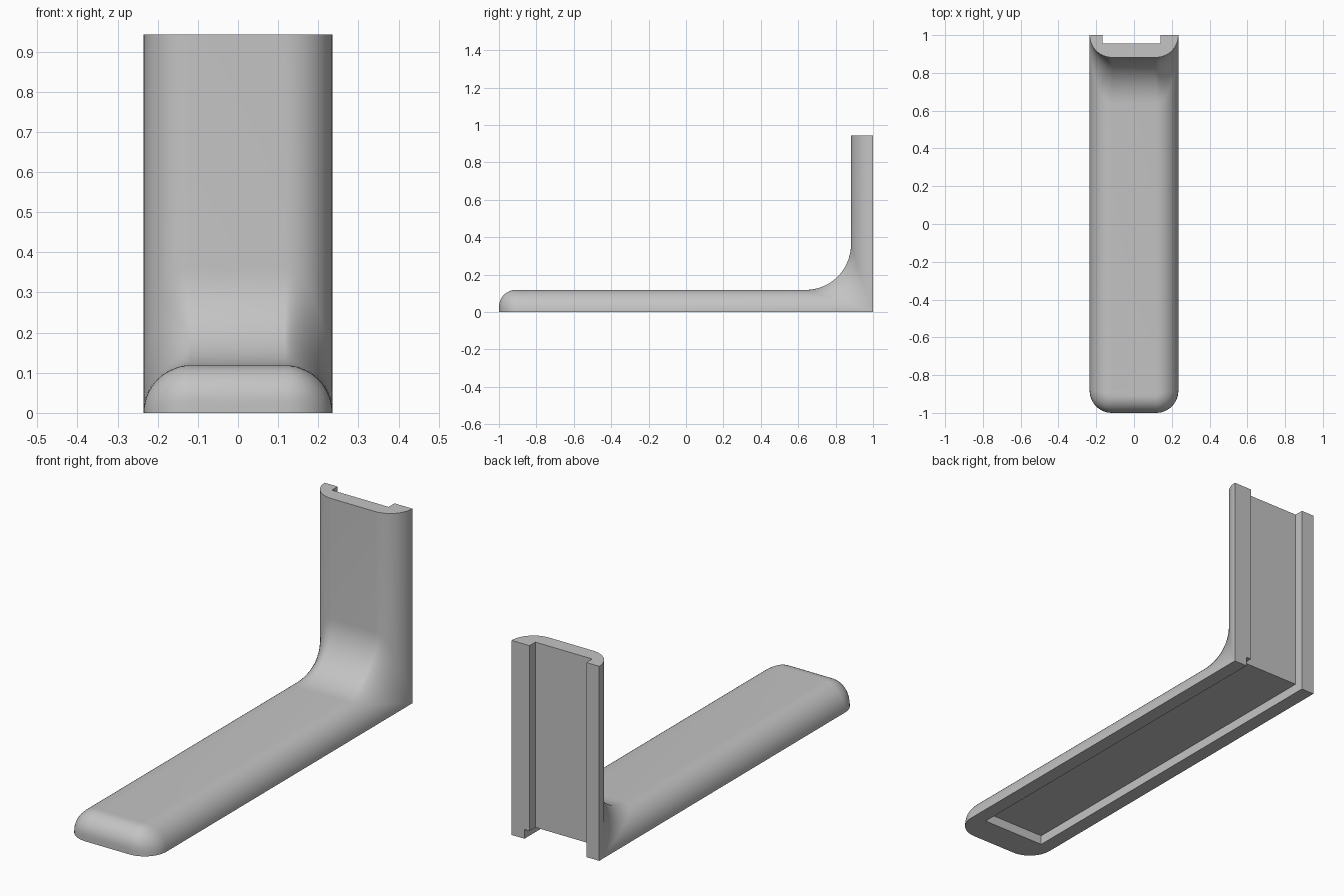
import bpy, bmesh, math
from mathutils import Vector

if "Cube" in bpy.data.objects:
    bpy.data.objects.remove(bpy.data.objects["Cube"])

R = 0.118            # leg thickness and edge rounding
HALF = 0.235         # half width
FLAT = HALF - R      # half width of the flat strip
FILLET = 0.243       # radius of the inner corner
TOP = 0.943          # post height
NOSE = 0.09          # rounding of the front end
N_EDGE, N_CORNER, N_FILLET = 14, 12, 16

grey = bpy.data.materials.new("grey")
grey.diffuse_color = (0.55, 0.55, 0.55, 1)
grey.use_nodes = True
grey.node_tree.nodes["Principled BSDF"].inputs["Base Color"].default_value = grey.diffuse_color


def nose_offset(a, b):
    """Horizontal offset of the rounded front end at edge angle a, plan angle b."""
    z = R * math.sin(a)
    t = max(0.0, (z - (R - NOSE)) / NOSE)
    front = R - NOSE + NOSE * math.sqrt(max(0.0, 1 - t * t))
    k = math.sin(b) ** 2
    return (1 - k) * R * math.cos(a) + k * front


def row(a):
    """Line of points from the nose, along the foot, round the fillet and up the post."""
    c, s = math.cos(a), math.sin(a)
    pts = []
    for i in range(N_CORNER + 1):
        b = math.pi / 2 * (1 - i / N_CORNER)
        o = nose_offset(a, b)
        pts.append(Vector((FLAT + o * math.cos(b), -1 + R - o * math.sin(b), R * s)))
    # rolling-ball fillet between the two rounded legs
    centre = Vector((FLAT + (R + FILLET) * c, 1 - (R + FILLET) * s, (R + FILLET) * s))
    n1, n2 = Vector((-c, 0, -s)), Vector((-c, s, 0))
    ang = n1.angle(n2) if s > 1e-4 else 0
    for i in range(N_FILLET + 1):
        t = i / N_FILLET
        if ang > 1e-4:
            n = (n1 * math.sin((1 - t) * ang) + n2 * math.sin(t * ang)) / math.sin(ang)
        else:
            n = n1
        pts.append(centre + n * FILLET)
    pts.append(Vector((FLAT + R * c, 1 - R * s, TOP)))
    return pts


def box(name, x0, x1, y0, y1, z0, z1):
    bpy.ops.mesh.primitive_cube_add(size=1, location=((x0 + x1) / 2, (y0 + y1) / 2, (z0 + z1) / 2))
    ob = bpy.context.object
    ob.name = name
    ob.scale = (x1 - x0, y1 - y0, z1 - z0)
    ob.hide_render = True
    return ob


# solid L-shaped body, one half and its mirror image
bm = bmesh.new()
rows = [row(math.pi / 2 * i / N_EDGE) for i in range(N_EDGE + 1)]
cols = len(rows[0])
for side in (1, -1):
    def vert(p):
        return bm.verts.new((p.x * side, p.y, p.z))

    def face(vs):
        bm.faces.new(vs if side == 1 else vs[::-1])

    grid = [[vert(p) for p in r] for r in rows]
    mid = [[vert(Vector((0, p.y, p.z))) for p in r] for r in rows]
    for i in range(N_EDGE):
        for j in range(cols - 1):                                # rounded edge
            face([grid[i][j], grid[i][j + 1], grid[i + 1][j + 1], grid[i + 1][j]])
        face([mid[i][0], grid[i][0], grid[i + 1][0], mid[i + 1][0]])    # nose
    for j in range(cols - 1):                                    # inner and outer flats
        face([mid[-1][j], grid[-1][j], grid[-1][j + 1], mid[-1][j + 1]])
        face([mid[0][j], mid[0][j + 1], grid[0][j + 1], grid[0][j]])
    face([r[-1] for r in grid] + [mid[-1][-1], mid[0][-1]])      # post end
bmesh.ops.remove_doubles(bm, verts=bm.verts, dist=1e-4)
bmesh.ops.dissolve_degenerate(bm, edges=bm.edges, dist=1e-5)
bmesh.ops.recalc_face_normals(bm, faces=bm.faces)
mesh = bpy.data.meshes.new("bracket")
bm.to_mesh(mesh)
bm.free()
body = bpy.data.objects.new("bracket", mesh)
bpy.context.collection.objects.link(body)
mesh.materials.append(grey)

# channels under the foot and behind the post
cutters = [box("foot_channel_cutter", -0.166, 0.166, -0.86, 1.1, -0.1, 0.045),
           box("post_channel_cutter", -0.166, 0.139, 0.955, 1.2, -0.2, 1.1)]
bpy.ops.object.select_all(action='DESELECT')
body.select_set(True)
bpy.context.view_layer.objects.active = body
for cutter in cutters:
    mod = body.modifiers.new("channel", 'BOOLEAN')
    mod.operation, mod.solver, mod.object = 'DIFFERENCE', 'EXACT', cutter
    bpy.ops.object.modifier_apply(modifier=mod.name)
for cutter in cutters:
    bpy.data.objects.remove(cutter)

# one material only, smooth rounding with sharp rims
body.data.materials.clear()
body.data.materials.append(grey)
for p in body.data.polygons:
    p.material_index = 0
bpy.ops.object.shade_smooth_by_angle(angle=math.radians(35))
